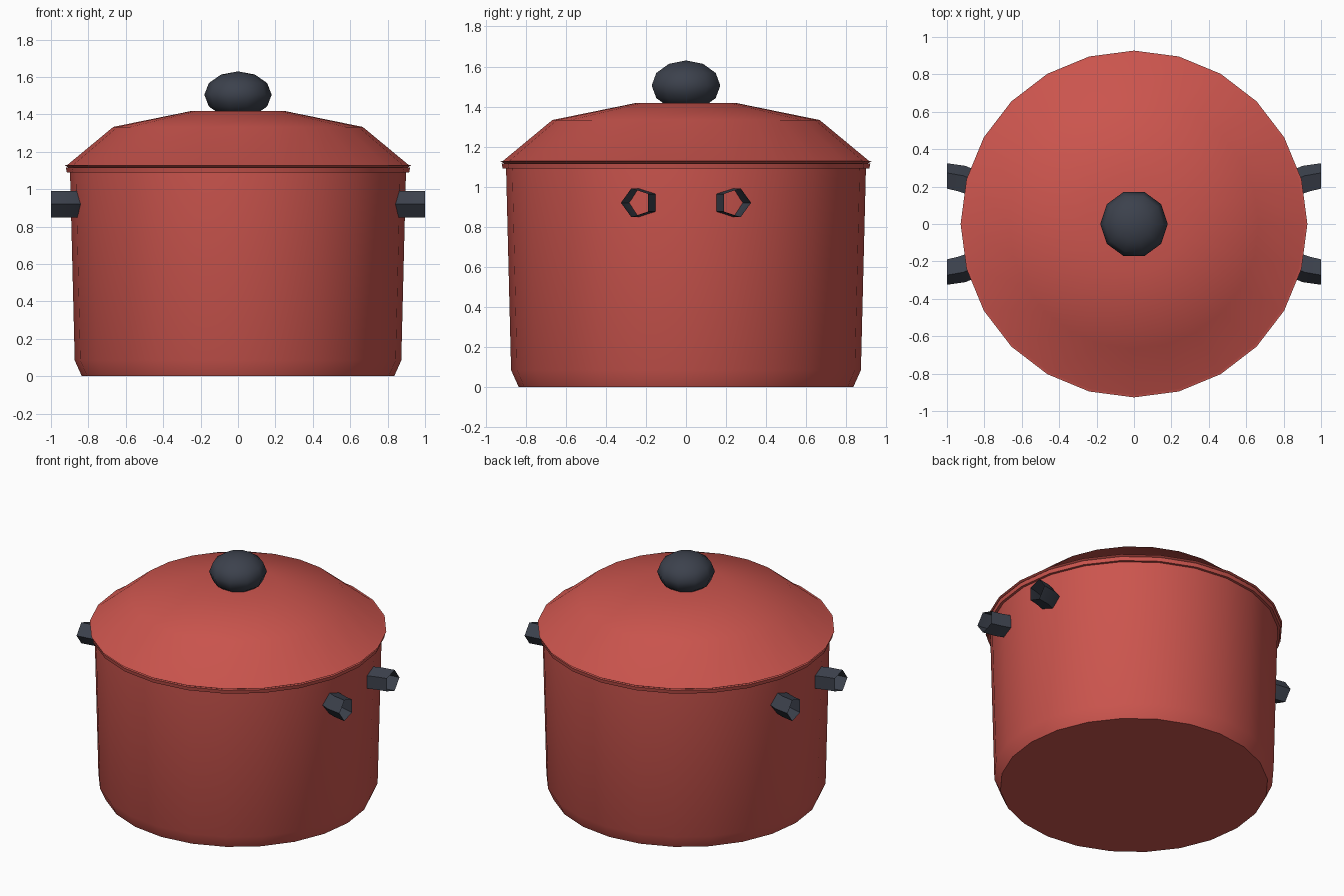
import bpy, bmesh, math
from mathutils import Vector

if "Cube" in bpy.data.objects:
    bpy.data.objects.remove(bpy.data.objects["Cube"])

def material(name, col):
    m = bpy.data.materials.new(name)
    m.diffuse_color = (*col, 1)
    m.use_nodes = True
    m.node_tree.nodes["Principled BSDF"].inputs["Base Color"].default_value = m.diffuse_color
    return m

red = material("red_enamel", (0.60, 0.09, 0.075))
dark = material("dark_plastic", (0.045, 0.053, 0.073))

def skin(name, rings, mat, cap_start=False, cap_end=False, angle=40):
    """Join a list of closed rings of points with quads."""
    bm = bmesh.new()
    vs = [[bm.verts.new(p) for p in r] for r in rings]
    n = len(vs[0])
    for a, b in zip(vs, vs[1:]):
        for i in range(n):
            j = (i + 1) % n
            bm.faces.new((a[i], a[j], b[j], b[i]))
    if cap_start:
        bm.faces.new(vs[0][::-1])
    if cap_end:
        bm.faces.new(vs[-1])
    bmesh.ops.recalc_face_normals(bm, faces=bm.faces)
    me = bpy.data.meshes.new(name)
    bm.to_mesh(me)
    bm.free()
    ob = bpy.data.objects.new(name, me)
    bpy.context.collection.objects.link(ob)
    me.materials.append(mat)
    smooth(ob, angle)
    return ob

def smooth(ob, angle):
    bpy.ops.object.select_all(action='DESELECT')
    ob.select_set(True)
    bpy.context.view_layer.objects.active = ob
    bpy.ops.object.shade_smooth_by_angle(angle=math.radians(angle))

def lathe(name, profile, mat, **kw):
    rings = [[(r * math.cos(t), r * math.sin(t), z)
              for t in (i * math.tau / 24 for i in range(24))] for r, z in profile]
    return skin(name, rings, mat, **kw)

# Pot body: outer wall, rolled rim, inner wall and inner floor
lathe("pot_body", [(0.835, 0), (0.873, 0.085), (0.898, 1.09), (0.915, 1.09), (0.92, 1.115),
                   (0.86, 1.115), (0.835, 0.1), (0.80, 0.04)], red, cap_start=True, cap_end=True)

# Lid: lip underside, flared edge, faceted dome with flat top
lathe("lid", [(0.86, 1.115), (0.905, 1.115), (0.927, 1.128), (0.912, 1.13), (0.667, 1.333), (0.255, 1.417)],
      red, cap_end=True)

# Lid knob
bpy.ops.mesh.primitive_uv_sphere_add(segments=10, ring_count=6, radius=1,
                                     location=(0, 0, 1.505), rotation=(0, 0, math.radians(18)))
knob = bpy.context.object
knob.name = "lid_knob"
knob.scale = (0.18, 0.18, 0.125)
knob.data.materials.append(dark)
smooth(knob, 60)

# Handle stubs: open five-sided tubes bending outwards, two per side
path = [(0.83, 0.20, 0.08), (0.92, 0.235, 0.45), (1.0, 0.25, 0.0)]
for sx, side in ((-1, "left"), (1, "right")):
    for sy, end in ((-1, "front"), (1, "back")):
        rings = []
        for x, y, lean in path:
            lean = min(lean, 0.3)
            ring = []
            for i in range(5):
                t = i * math.tau / 5
                u = 0.075 * math.cos(t)
                ring.append(Vector((sx * (x - u * lean), sy * (y + u), 0.92 + 0.075 * math.sin(t))))
            rings.append(ring)
        skin(f"handle_stub_{side}_{end}", rings, dark, angle=30)
